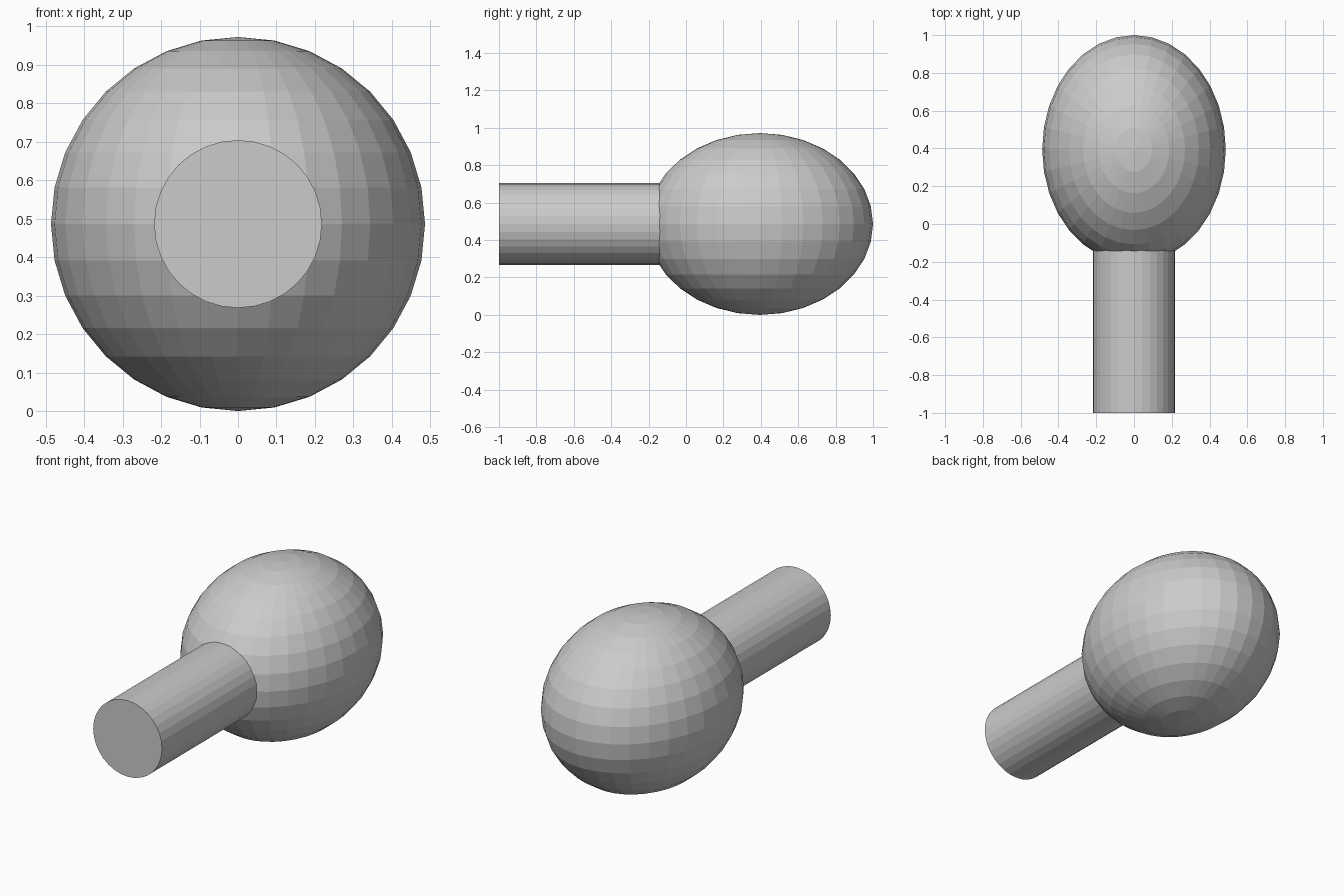
import bpy
import math

if "Cube" in bpy.data.objects:
    bpy.data.objects.remove(bpy.data.objects["Cube"])

CENTER_Z = 0.486
HEAD_Y = 0.395
HEAD_RADIUS = 0.486
HEAD_LENGTH = 0.605
HANDLE_FRONT, HANDLE_BACK = -1.0, -0.08

# Egg-shaped head: faceted sphere stretched front to back
bpy.ops.mesh.primitive_uv_sphere_add(segments=32, ring_count=16, radius=1,
                                     location=(0, HEAD_Y, CENTER_Z))
head = bpy.context.object
head.name = "head"
head.scale = (HEAD_RADIUS, HEAD_LENGTH, HEAD_RADIUS)
bpy.ops.object.transform_apply(location=False, rotation=False, scale=True)

# Straight round handle, its back end buried in the head
bpy.ops.mesh.primitive_cylinder_add(vertices=32, radius=0.218,
                                    depth=HANDLE_BACK - HANDLE_FRONT,
                                    location=(0, (HANDLE_FRONT + HANDLE_BACK) / 2, CENTER_Z),
                                    rotation=(math.pi / 2, 0, 0))
bpy.context.object.name = "handle"
